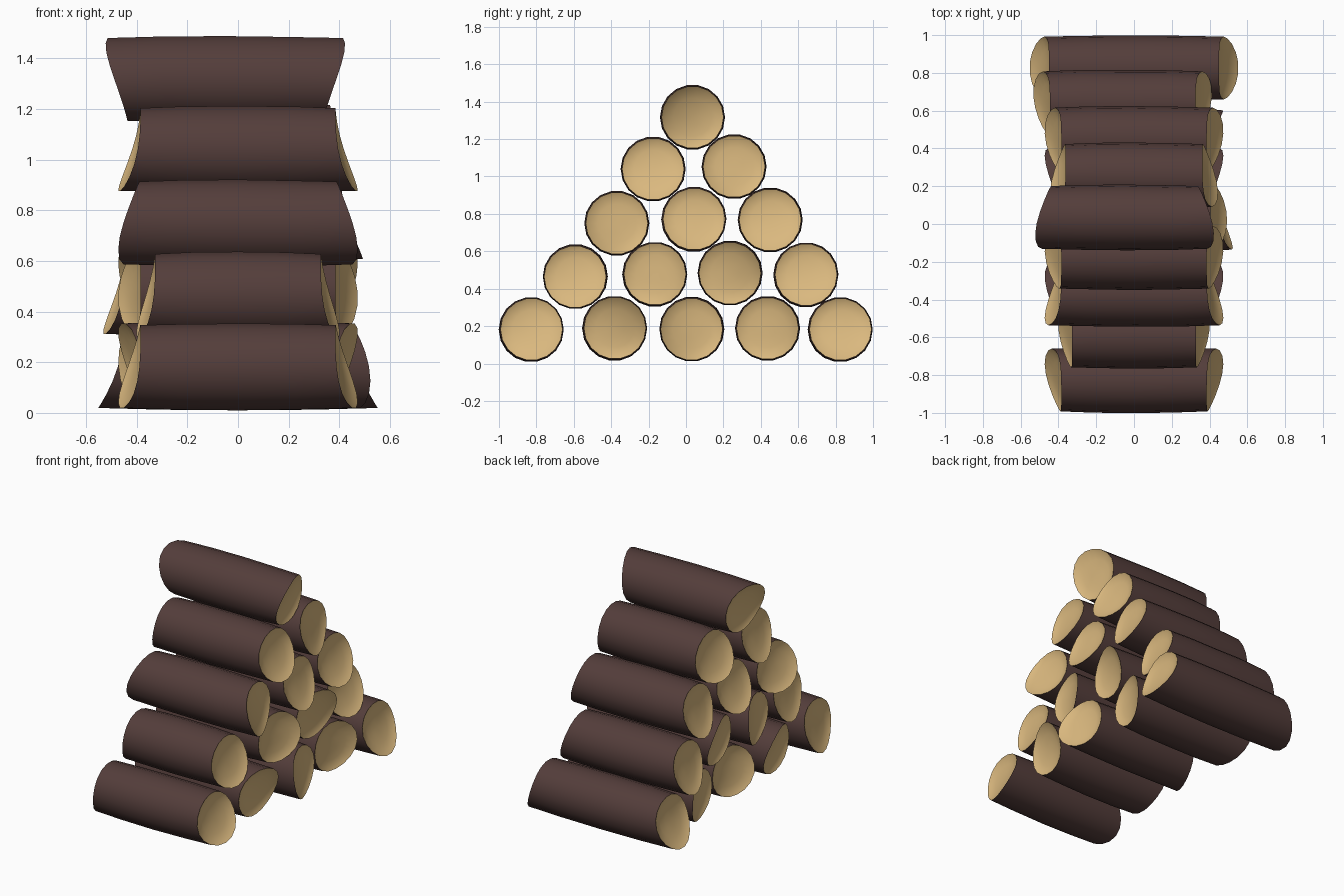
import bpy, bmesh, math, random

if "Cube" in bpy.data.objects:
    bpy.data.objects.remove(bpy.data.objects["Cube"])

random.seed(4)
SIDES = 18


def material(name, rgb):
    m = bpy.data.materials.new(name)
    m.diffuse_color = (*rgb, 1)
    m.use_nodes = True
    m.node_tree.nodes["Principled BSDF"].inputs["Base Color"].default_value = m.diffuse_color
    return m


bark = material("dark bark", (0.088, 0.047, 0.043))
wood = material("cut wood", (0.70, 0.48, 0.21))


def end_x(u, length):
    # concave slanted cut: short on one side, long at the tip (u = 1)
    return length * (0.385 + 0.088 * ((1 + u) / 2) ** 2.1)


def make_log(name, y, z, tip, length=1.0, shift=0.0):
    """A log along x; tip is the angle of its long side in the y-z plane."""
    tip = math.radians(tip)
    bm = bmesh.new()
    # (side, fraction along the log, radius, recess): cut face, bark, cut face
    face = [(0.3, 0.018), (0.62, 0.016), (0.88, 0.010), (1.0, 0.0)]
    spec = [(-1, 0.166 * f, f, d) for f, d in face]
    spec += [(t, 0.166 + 0.008 * (1 - t * t), 1, 0) for t in (-0.55, 0, 0.55)]
    spec += [(1, 0.166 * f, f, d) for f, d in reversed(face)]
    rings = []
    for t, r, f, d in spec:
        dy = random.uniform(-0.002, 0.002) if abs(t) < 1 else 0
        ring = []
        for i in range(SIDES):
            a = 2 * math.pi * i / SIDES
            x = t * (end_x(f * math.cos(a - tip), length) - d)
            ring.append(bm.verts.new((x + shift, y + dy + r * math.cos(a), z + dy + r * math.sin(a))))
        rings.append(ring)
    for k in range(len(rings) - 1):
        for i in range(SIDES):
            j = (i + 1) % SIDES
            f = bm.faces.new((rings[k][i], rings[k][j], rings[k + 1][j], rings[k + 1][i]))
            f.material_index = 0 if 3 <= k < len(rings) - 4 else 1
    # close the centres of the cut faces
    for ring, s in ((rings[0], -1), (rings[-1], 1)):
        c = bm.verts.new((s * (end_x(0, length) - 0.018) + shift, y, z))
        for i in range(SIDES):
            bm.faces.new((ring[i], ring[(i + 1) % SIDES], c)).material_index = 1
    bmesh.ops.recalc_face_normals(bm, faces=bm.faces)
    me = bpy.data.meshes.new(name)
    bm.to_mesh(me)
    bm.free()
    me.materials.append(bark)
    me.materials.append(wood)
    ob = bpy.data.objects.new(name, me)
    bpy.context.collection.objects.link(ob)
    bpy.ops.object.select_all(action='DESELECT')
    ob.select_set(True)
    bpy.context.view_layer.objects.active = ob
    bpy.ops.object.shade_smooth_by_angle(angle=math.radians(35))


# rows from the ground up: y, z, tip angle, length, shift along x
rows = [
    [(-0.826, 0.183, -58), (-0.38, 0.19, 50), (0.03, 0.183, 200, 1, 0.05),
     (0.436, 0.188, 5), (0.826, 0.183, -90, 1.17)],
    [(-0.593, 0.464, -65, 0.85), (-0.166, 0.478, -8), (0.235, 0.483, 40),
     (0.642, 0.475, -72, 1, -0.06)],
    [(-0.37, 0.75, 220), (0.043, 0.772, -98, 1, 0.02), (0.45, 0.768, -75)],
    [(-0.176, 1.04, -75), (0.257, 1.053, 235, 0.94)],
    [(0.035, 1.317, 125, 1, -0.05)],
]
for n, row in enumerate(rows):
    for k, args in enumerate(row):
        make_log(f"log_row{n + 1}_{k + 1}", *args)
